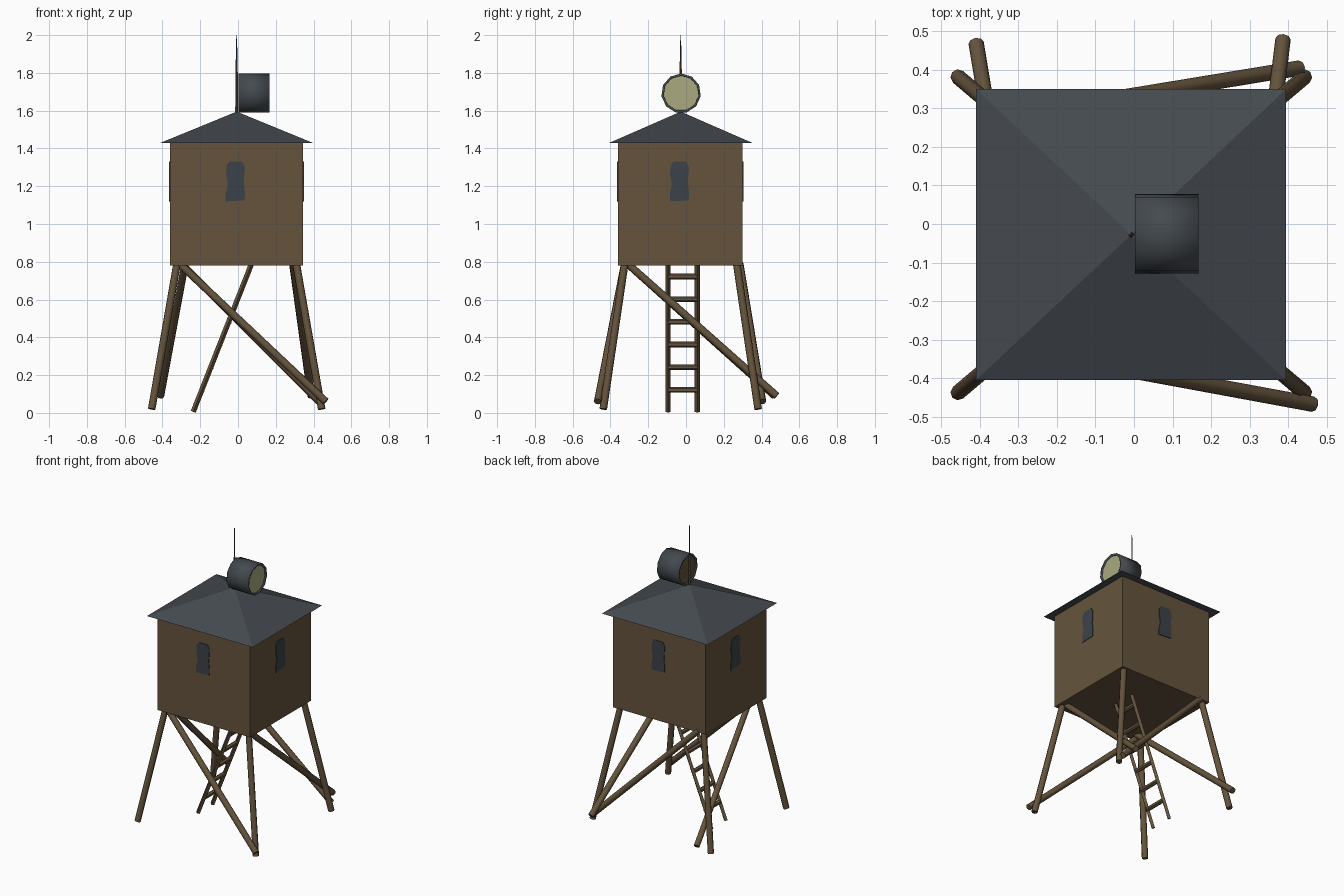
import bpy, bmesh, math
from mathutils import Vector, Matrix

cube = bpy.data.objects.get("Cube")
if cube:
    bpy.data.objects.remove(cube, do_unlink=True)

CX, CY = -0.007, -0.028


def material(name, color):
    m = bpy.data.materials.new(name)
    m.use_nodes = True
    m.diffuse_color = (*color, 1)
    m.node_tree.nodes["Principled BSDF"].inputs["Base Color"].default_value = (*color, 1)
    return m


wood = material("brown wood", (0.13, 0.088, 0.046))
slate = material("dark slate", (0.058, 0.068, 0.078))
glass = material("dark window", (0.045, 0.055, 0.068))
lens_mat = material("pale lamp lens", (0.40, 0.40, 0.22))


def finish(name, bm, mat, smooth=False):
    bmesh.ops.recalc_face_normals(bm, faces=bm.faces)
    me = bpy.data.meshes.new(name)
    bm.to_mesh(me)
    bm.free()
    me.materials.append(mat)
    ob = bpy.data.objects.new(name, me)
    bpy.context.collection.objects.link(ob)
    if smooth:
        bpy.ops.object.select_all(action='DESELECT')
        ob.select_set(True)
        bpy.context.view_layer.objects.active = ob
        bpy.ops.object.shade_smooth_by_angle(angle=math.radians(50))
    return ob


def box(name, lo, hi, mat):
    lo, hi = Vector(lo), Vector(hi)
    bm = bmesh.new()
    bmesh.ops.create_cube(bm, size=1, matrix=Matrix.Translation((lo + hi) / 2)
                          @ Matrix.Diagonal((*(hi - lo), 1)))
    return finish(name, bm, mat)


def rod(name, a, b, r, mat, sides=8, r2=None, caps=True, smooth=True):
    a, b = Vector(a), Vector(b)
    d = b - a
    turn = d.to_track_quat('Z', 'Y').to_matrix().to_4x4()
    bm = bmesh.new()
    bmesh.ops.create_cone(bm, cap_ends=caps, segments=sides, radius1=r,
                          radius2=r if r2 is None else r2, depth=d.length,
                          matrix=Matrix.Translation((a + b) / 2) @ turn)
    return finish(name, bm, mat, smooth)


# Cabin
box("cabin", (-0.36, -0.36, 0.78), (0.345, 0.30, 1.43), wood)

# Pyramid roof
bm = bmesh.new()
base = [bm.verts.new((x, y, 1.43)) for x, y in
        ((-0.41, -0.405), (0.395, -0.405), (0.395, 0.35), (-0.41, 0.35))]
apex = bm.verts.new((CX, CY, 1.595))
bm.faces.new(base)
for i in range(4):
    bm.faces.new((base[i], base[(i + 1) % 4], apex))
finish("roof", bm, slate)

# Ragged windows, one thin plate on each wall
outline = [(-0.05, 1.12), (0.05, 1.125), (0.052, 1.16), (0.046, 1.22), (0.052, 1.30),
           (0.036, 1.33), (-0.03, 1.33), (-0.046, 1.31), (-0.048, 1.26),
           (-0.038, 1.21), (-0.05, 1.16)]
walls = (("front", 0, 0.332), ("right", 90, 0.352), ("back", 180, 0.328), ("left", 270, 0.353))
for side, angle, dist in walls:
    bm = bmesh.new()
    face = bm.faces.new([bm.verts.new((x - 0.008, -dist - 0.004, z)) for x, z in outline])
    ext = bmesh.ops.extrude_face_region(bm, geom=[face])
    moved = [g for g in ext["geom"] if isinstance(g, bmesh.types.BMVert)]
    bmesh.ops.translate(bm, verts=moved, vec=(0, 0.006, 0))
    bm.transform(Matrix.Translation((CX, CY, 0)) @ Matrix.Rotation(math.radians(angle), 4, 'Z'))
    finish(side + "_window", bm, glass)

# Splayed legs
for sx, xn in ((-1, "left"), (1, "right")):
    for sy, yn in ((-1, "front"), (1, "back")):
        rod(f"{yn}_{xn}_leg", (CX + sx * 0.45, CY + sy * 0.41, 0.02),
            (CX + sx * 0.314, CY + sy * 0.295, 0.80), 0.02, wood)

# Diagonal braces
rod("front_brace", (-0.31, -0.325, 0.79), (0.465, -0.468, 0.06), 0.02, wood)
rod("back_brace", (-0.30, 0.285, 0.79), (0.43, 0.405, 0.06), 0.02, wood)
rod("left_brace", (-0.28, -0.31, 0.79), (-0.41, 0.47, 0.09), 0.02, wood)
rod("right_brace", (0.29, -0.31, 0.79), (0.387, 0.48, 0.09), 0.02, wood)

# Ladder
foot, top = -0.237, 0.07
for y, n in ((-0.095, "front"), (0.06, "back")):
    rod(n + "_ladder_rail", (foot, y, 0.006), (top, y, 0.785), 0.014, wood, sides=4, smooth=False)
for i in range(6):
    z = 0.122 + i * 0.12
    x = foot + (top - foot) * z / 0.785
    rod(f"ladder_rung_{i + 1}", (x, -0.095, z), (x, 0.06, z), 0.015, wood, sides=6)

# Searchlight: open drum with a rim, lens and back plate
LZ = 1.692
drum = rod("lamp_drum", (0.003, -0.026, LZ), (0.167, -0.026, LZ), 0.105, slate,
           sides=11, caps=False)
thick = drum.modifiers.new("wall", 'SOLIDIFY')
thick.thickness = 0.012
thick.offset = -1
rod("lamp_lens", (0.15, -0.026, LZ), (0.158, -0.026, LZ), 0.097, lens_mat, sides=11)
rod("lamp_back", (0.012, -0.026, LZ), (0.02, -0.026, LZ), 0.097, wood, sides=11)

# Mast with a thin tip
rod("mast", (CX, CY, 1.58), (CX, CY, 1.87), 0.008, wood, sides=4, r2=0.005, smooth=False)
rod("mast_tip", (CX, CY, 1.87), (CX, CY, 2.0), 0.004, slate, sides=4, r2=0.002, smooth=False)
